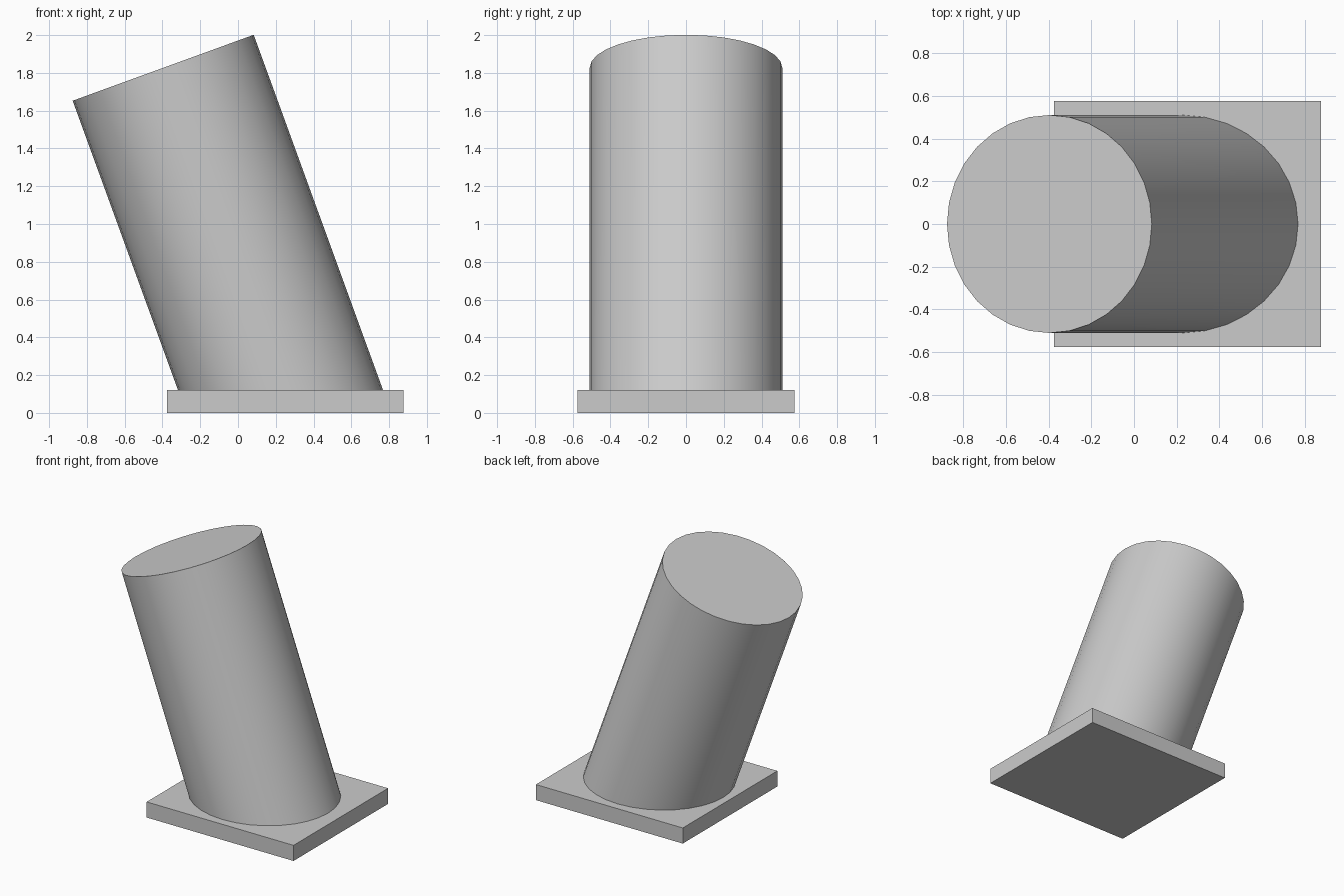
import bpy
import bmesh
from math import radians, tan
from mathutils import Matrix, Vector

cube = bpy.data.objects.get("Cube")
if cube:
    bpy.data.objects.remove(cube, do_unlink=True)

# Single grey material
GREY = (0.6, 0.6, 0.6, 1.0)
grey = bpy.data.materials.new("plain grey")
grey.use_nodes = True
grey.diffuse_color = GREY
grey.node_tree.nodes["Principled BSDF"].inputs["Base Color"].default_value = GREY


def add_object(name, bm):
    mesh = bpy.data.meshes.new(name)
    bm.to_mesh(mesh)
    bm.free()
    mesh.materials.append(grey)
    obj = bpy.data.objects.new(name, mesh)
    bpy.context.collection.objects.link(obj)
    return obj


PLATE_TOP = 0.12
TILT = radians(20)
RADIUS = 0.51
TOP_CENTRE = Vector((-0.396, 0, 1.827))

# Base plate
bm = bmesh.new()
bmesh.ops.create_cube(bm, size=1)
bmesh.ops.scale(bm, vec=(1.25, 1.15, PLATE_TOP), verts=bm.verts)
bmesh.ops.translate(bm, vec=(0.25, 0, PLATE_TOP / 2), verts=bm.verts)
add_object("base_plate", bm)

# Leaning cylinder, square at the top, cut level just inside the plate
bm = bmesh.new()
bmesh.ops.create_cone(bm, cap_ends=True, segments=32,
                      radius1=RADIUS, radius2=RADIUS, depth=2)
bmesh.ops.translate(bm, vec=(0, 0, -1), verts=bm.verts)
lean = Matrix.Translation(TOP_CENTRE) @ Matrix.Rotation(-TILT, 4, "Y")
lower = [v for v in bm.verts if v.co.z < -1]
bmesh.ops.transform(bm, matrix=lean, verts=bm.verts)
for v in lower:
    drop = v.co.z - (PLATE_TOP - 0.01)
    v.co += Vector((drop * tan(TILT), 0, -drop))
column = add_object("leaning_cylinder", bm)

bpy.ops.object.select_all(action="DESELECT")
column.select_set(True)
bpy.context.view_layer.objects.active = column
bpy.ops.object.shade_smooth_by_angle(angle=radians(30))
